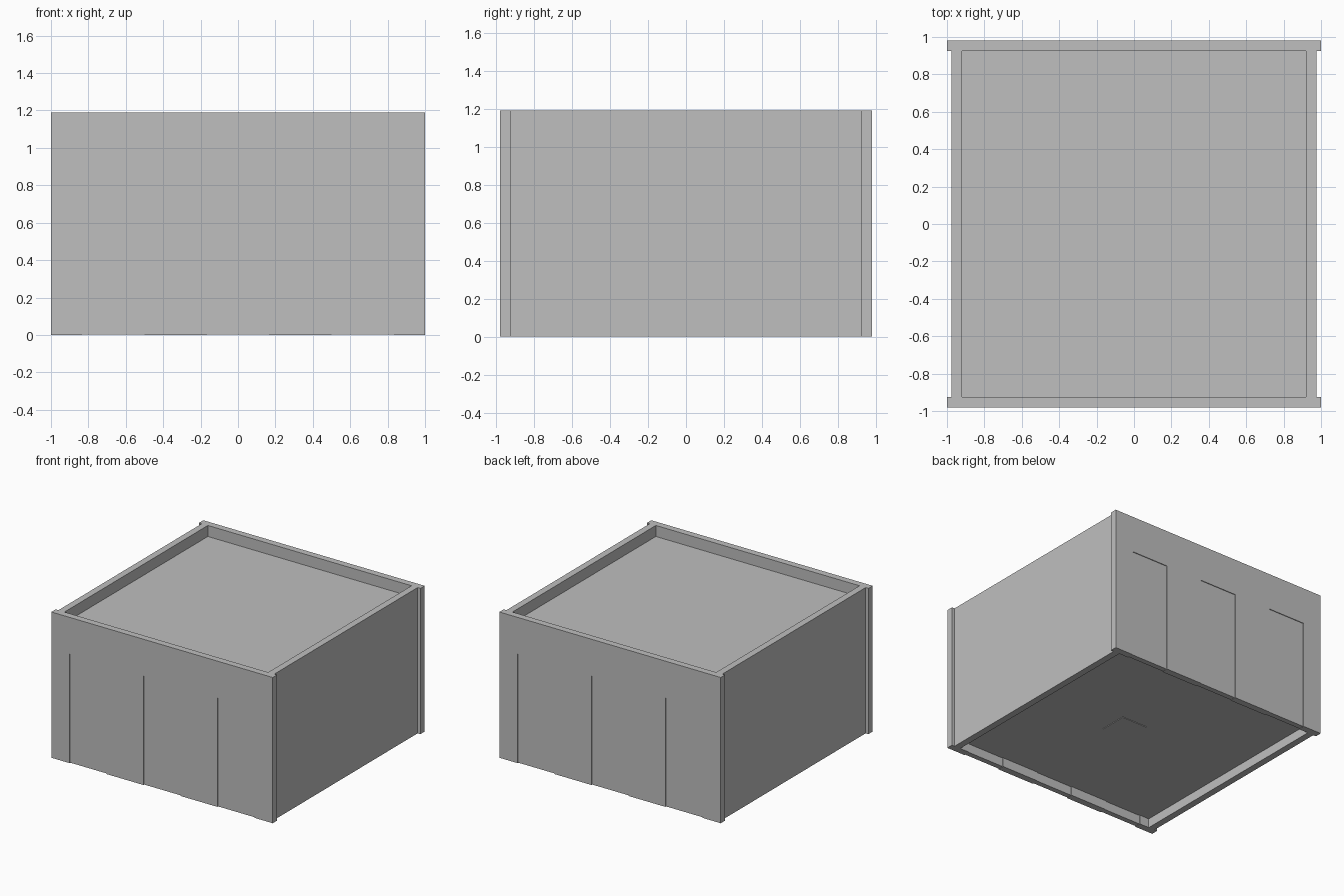
import bpy, bmesh

if "Cube" in bpy.data.objects:
    bpy.data.objects.remove(bpy.data.objects["Cube"])

H = 1.19          # wall height
DOOR_H = 0.89
DOOR_W = 0.333
WALL_IN, WALL_OUT = 0.925, 0.98   # front/back wall faces in y
INSET = 0.006

grey = bpy.data.materials.new("light grey")
grey.diffuse_color = (0.52, 0.52, 0.52, 1)
grey.use_nodes = True
grey.node_tree.nodes["Principled BSDF"].inputs["Base Color"].default_value = grey.diffuse_color


def finish(bm, name):
    mesh = bpy.data.meshes.new(name)
    bmesh.ops.recalc_face_normals(bm, faces=bm.faces)
    bm.to_mesh(mesh)
    bm.free()
    mesh.materials.append(grey)
    obj = bpy.data.objects.new(name, mesh)
    bpy.context.collection.objects.link(obj)
    return obj


def box(name, x0, x1, y0, y1, z0, z1):
    bm = bmesh.new()
    bmesh.ops.create_cube(bm, size=1)
    for v in bm.verts:
        v.co = (x1 if v.co.x > 0 else x0,
                y1 if v.co.y > 0 else y0,
                z1 if v.co.z > 0 else z0)
    return finish(bm, name)


def extruded_wall(name, outline, y0, y1):
    bm = bmesh.new()
    face = bm.faces.new([bm.verts.new((x, y0, z)) for x, z in outline])
    ext = bmesh.ops.extrude_face_region(bm, geom=[face])["geom"]
    for v in ext:
        if isinstance(v, bmesh.types.BMVert):
            v.co.y = y1
    return finish(bm, name)


# Front and back walls with three door openings, filled by slightly inset panels
doors = (-0.667, 0, 0.667)
outline = [(-1, 0)]
for cx in doors:
    l, r = cx - DOOR_W / 2, cx + DOOR_W / 2
    outline += [(l, 0), (l, DOOR_H), (r, DOOR_H), (r, 0)]
outline += [(1, 0), (1, H), (-1, H)]
for side, s in (("front", -1), ("back", 1)):
    extruded_wall(side + "_wall", outline, s * WALL_IN, s * WALL_OUT)
    for i, cx in enumerate(doors):
        ya, yb = sorted((s * (WALL_IN + INSET), s * (WALL_OUT - INSET)))
        box(f"{side}_door_{i + 1}", cx - DOOR_W / 2, cx + DOOR_W / 2,
            ya, yb, 0.002, DOOR_H)

# Plain side walls, set in a little from the ends
for side, s in (("left", -1), ("right", 1)):
    xa, xb = sorted((s * 0.92, s * 0.975))
    box(side + "_wall", xa, xb, -WALL_IN, WALL_IN, 0, H)

# Recessed roof and raised floor
box("roof", -0.92, 0.92, -WALL_IN, WALL_IN, 1.05, 1.10)
box("floor", -0.92, 0.92, -WALL_IN - INSET, WALL_IN + INSET, 0.075, 0.13)

# Small plate under the floor
box("floor_hatch", -0.02, 0.21, -0.11, 0.12, 0.07, 0.08)
